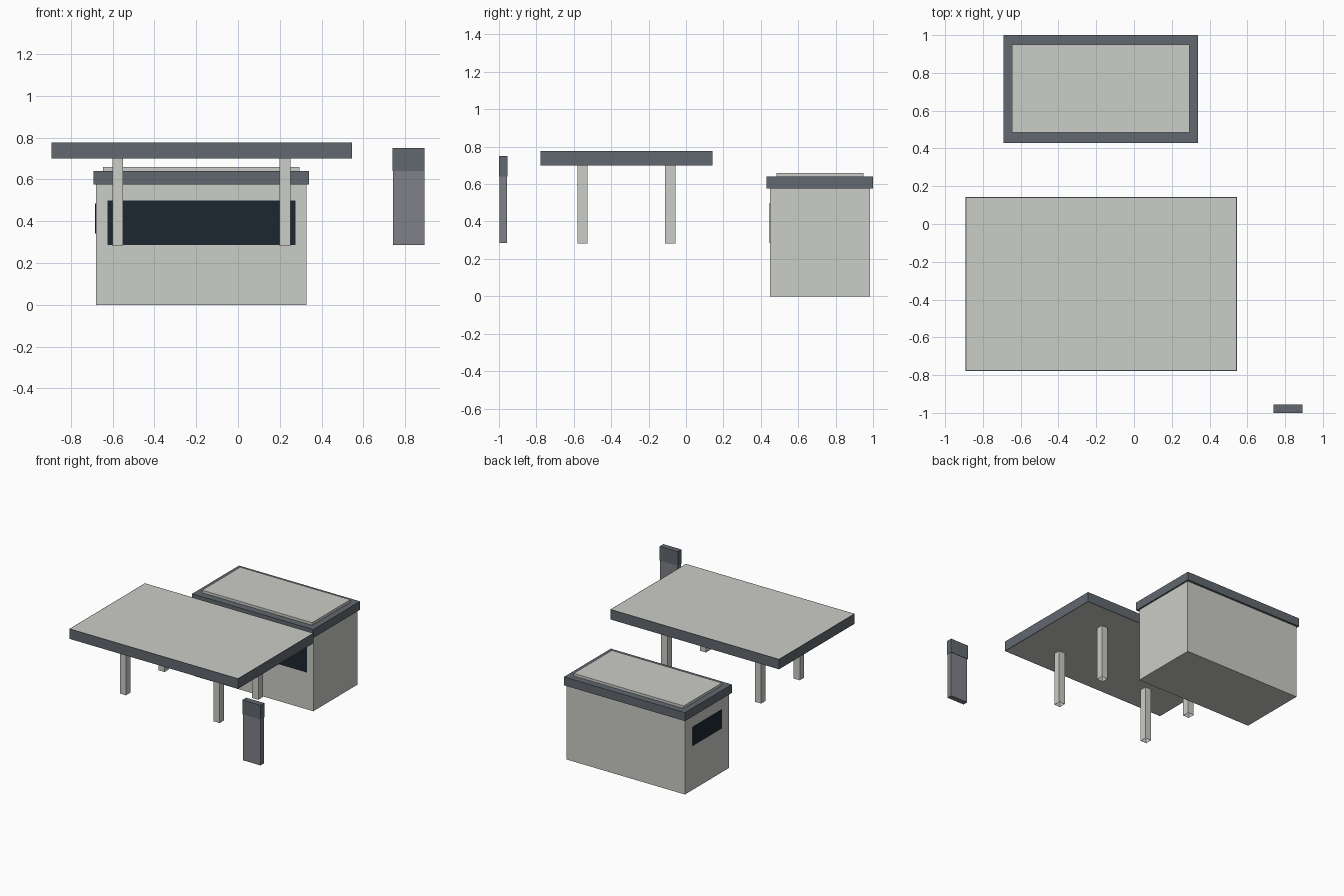
import bpy
import bmesh
from mathutils import Vector

if "Cube" in bpy.data.objects:
    bpy.data.objects.remove(bpy.data.objects["Cube"])


def material(name, rgb):
    mat = bpy.data.materials.new(name)
    mat.diffuse_color = (*rgb, 1.0)
    mat.use_nodes = True
    mat.node_tree.nodes["Principled BSDF"].inputs["Base Color"].default_value = mat.diffuse_color
    return mat


LIGHT = material("pale_wall", (0.60, 0.61, 0.57))
SLATE = material("slate_trim", (0.12, 0.14, 0.16))
GREY = material("sign_grey", (0.21, 0.22, 0.25))
GLASS = material("dark_glass", (0.011, 0.02, 0.028))


def box(name, xs, ys, zs, mat, panel=None, open_bottom=False):
    """Box from axis ranges; panel = (inset width, material) for its top and bottom."""
    lo, hi = Vector((xs[0], ys[0], zs[0])), Vector((xs[1], ys[1], zs[1]))
    bm = bmesh.new()
    bmesh.ops.create_cube(bm, size=1)
    for v in bm.verts:
        v.co = Vector(((lo[i] + hi[i]) / 2 + v.co[i] * (hi[i] - lo[i]) for i in range(3)))
    bm.normal_update()
    caps = [f for f in bm.faces if abs(f.normal.z) > 0.9]
    if panel:
        bmesh.ops.inset_individual(bm, faces=caps, thickness=panel[0])
        for f in caps:
            f.material_index = 1
    if open_bottom:
        bottom = [f for f in caps if f.normal.z < 0]
        bmesh.ops.delete(bm, geom=bottom, context='FACES_ONLY')
    mesh = bpy.data.meshes.new(name)
    bm.to_mesh(mesh)
    bm.free()
    mesh.materials.append(mat)
    if panel:
        mesh.materials.append(panel[1])
    obj = bpy.data.objects.new(name, mesh)
    bpy.context.collection.objects.link(obj)
    return obj


# Shop building: walls, overhanging roof trim, raised roof panel
box("shop_walls", (-0.68, 0.328), (0.449, 0.984), (0, 0.60), LIGHT)
box("shop_roof_trim", (-0.692, 0.34), (0.43, 1.0), (0.575, 0.64), SLATE)
box("shop_roof_panel", (-0.645, 0.293), (0.484, 0.949), (0.63, 0.66), LIGHT)

# Windows on the front and left walls
box("front_window", (-0.625, 0.275), (0.446, 0.46), (0.285, 0.50), GLASS)
box("left_window", (-0.683, -0.67), (0.535, 0.89), (0.34, 0.485), GLASS)

# Canopy: slate edge with pale top and underside
box("canopy", (-0.893, 0.545), (-0.777, 0.142), (0.70, 0.777), SLATE, panel=(0.007, LIGHT))

# Four canopy columns, open at the foot
for side, x in (("left", -0.575), ("right", 0.225)):
    for end, y in (("front", -0.554), ("back", -0.084)):
        box(f"{end}_{side}_column", (x - 0.026, x + 0.026), (y - 0.027, y + 0.027),
            (0.282, 0.702), LIGHT, open_bottom=True)

# Roadside price sign: panel with a darker header
box("sign_panel", (0.742, 0.891), (-0.998, -0.958), (0.286, 0.641), GREY)
box("sign_header", (0.738, 0.893), (-1.0, -0.955), (0.641, 0.751), SLATE)
